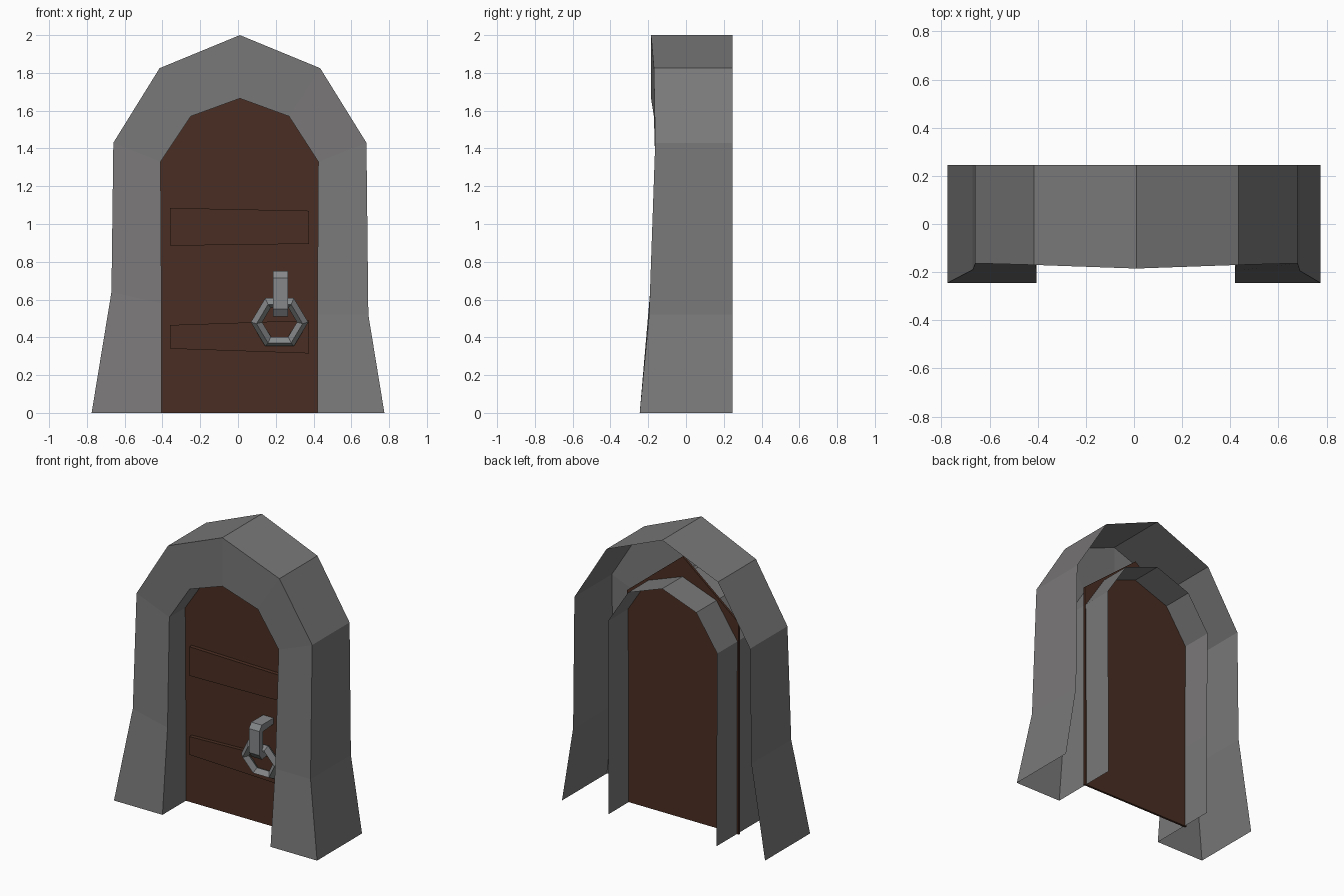
import bpy, bmesh, math
from mathutils import Matrix, Vector

if "Cube" in bpy.data.objects:
    bpy.data.objects.remove(bpy.data.objects["Cube"])


def material(name, rgb):
    m = bpy.data.materials.new(name)
    m.diffuse_color = (*rgb, 1)
    m.use_nodes = True
    m.node_tree.nodes["Principled BSDF"].inputs["Base Color"].default_value = m.diffuse_color
    return m


stone = material("grey stone", (0.195, 0.19, 0.19))
wood = material("dark brown wood", (0.068, 0.027, 0.016))
iron = material("light grey iron", (0.235, 0.245, 0.25))


def finish(bm, name, mat):
    bmesh.ops.recalc_face_normals(bm, faces=bm.faces)
    me = bpy.data.meshes.new(name)
    bm.to_mesh(me)
    bm.free()
    me.materials.append(mat)
    ob = bpy.data.objects.new(name, me)
    bpy.context.collection.objects.link(ob)
    return ob


def prism(name, pts, direction, mat):
    """Extrude a closed polygon along a direction."""
    bm = bmesh.new()
    face = bm.faces.new([bm.verts.new(p) for p in pts])
    ext = bmesh.ops.extrude_face_region(bm, geom=[face], use_keep_orig=True)
    bmesh.ops.translate(bm, vec=direction,
                        verts=[v for v in ext["geom"] if isinstance(v, bmesh.types.BMVert)])
    return finish(bm, name, mat)


# stone arch: hollow, open at back and bottom
outer = [(-.775, 0), (-.67, .64), (-.66, 1.43), (-.415, 1.825), (.01, 2),
         (.435, 1.825), (.68, 1.43), (.69, .52), (.775, 0)]
inner = [(-.405, 0), (-.405, .58), (-.41, 1.33), (-.25, 1.57), (.01, 1.665),
         (.27, 1.57), (.425, 1.33), (.42, .52), (.42, 0)]
front = [-.245, -.19, -.163, -.17, -.185, -.17, -.163, -.195, -.245]
BACK = .245
bm = bmesh.new()
rings = [[bm.verts.new((x, y, z)) for (x, z), y in zip(prof, ys)]
         for prof, ys in ((outer, [BACK] * 9), (outer, front), (inner, front), (inner, [BACK] * 9))]
for a, b in zip(rings, rings[1:]):
    for i in range(8):
        bm.faces.new((a[i], a[i + 1], b[i + 1], b[i]))
finish(bm, "stone_arch", stone)

# door slab, larger than the opening at the top
door = [(-.42, 0), (.432, 0), (.432, 1.46), (.008, 1.805), (-.42, 1.46)]
prism("door", [(x, .01, z) for x, z in door], (0, .015, 0), wood)

# raised cross boards
for name, zs in (("upper_board", (.885, .895, 1.07, 1.085)),
                 ("lower_board", (.34, .315, .49, .465))):
    pts = zip((-.36, .375, .375, -.36), zs)
    prism(name, [(x, -.017, z) for x, z in pts], (0, .03, 0), wood)

# iron hook holding the ring
hook = [(.015, .75), (-.12, .75), (-.145, .715), (-.145, .55), (-.115, .51), (-.065, .52),
        (-.07, .55), (-.105, .56), (-.105, .70), (.015, .71)]
prism("knocker_hook", [(.185, y, z) for y, z in hook], (.08, 0, 0), iron)

# six-sided ring with a diamond section, bottom leaning to the door
bm = bmesh.new()
loops = []
for i in range(6):
    a = math.radians(60 * i)
    loops.append([bm.verts.new(((.122 + r) * math.cos(a), y, (.122 + r) * math.sin(a)))
                  for r, y in ((.03, 0), (0, .03), (-.03, 0), (0, -.03))])
for i in range(6):
    a, b = loops[i], loops[(i + 1) % 6]
    for j in range(4):
        k = (j + 1) % 4
        bm.faces.new((a[j], a[k], b[k], b[j]))
bm.transform(Matrix.Translation(Vector((.22, -.062, .48))) @ Matrix.Rotation(math.radians(15), 4, 'X'))
finish(bm, "knocker_ring", iron)
